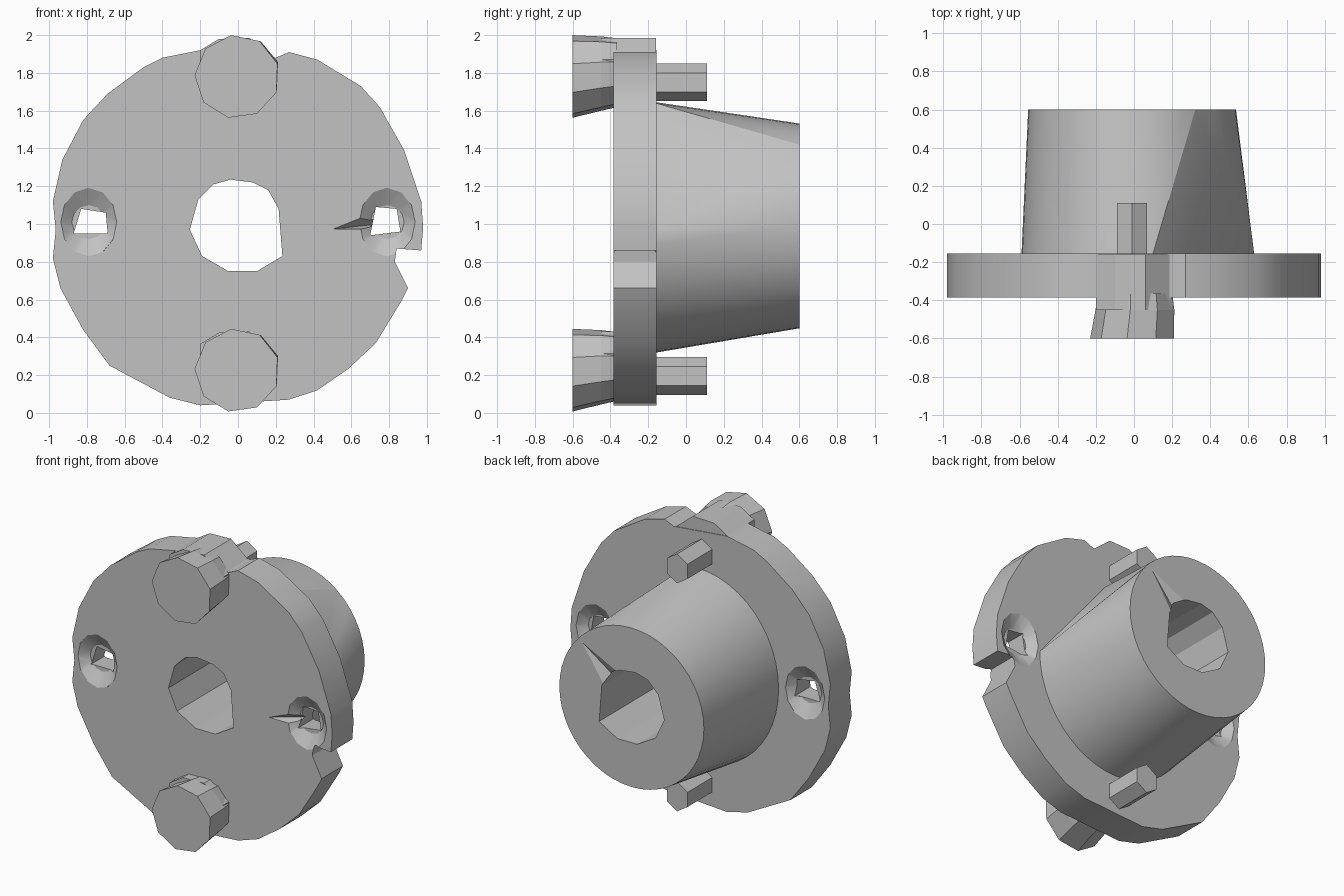
import bpy, bmesh, math

default = bpy.data.objects.get("Cube")
if default:
    bpy.data.objects.remove(default)

steel = bpy.data.materials.new("grey steel")
steel.use_nodes = True
GREY = (0.54, 0.54, 0.54, 1)
steel.diffuse_color = GREY
steel.node_tree.nodes["Principled BSDF"].inputs["Base Color"].default_value = GREY


def finish(name, bm):
    bmesh.ops.recalc_face_normals(bm, faces=bm.faces)
    mesh = bpy.data.meshes.new(name)
    bm.to_mesh(mesh)
    bm.free()
    mesh.materials.append(steel)
    obj = bpy.data.objects.new(name, mesh)
    bpy.context.collection.objects.link(obj)
    return obj


def bridge(name, rings):
    """Closed solid through rings of 3D points, merging points that coincide."""
    bm = bmesh.new()
    loops = [[bm.verts.new(p) for p in ring] for ring in rings]
    for a, b in zip(loops, loops[1:]):
        for i in range(len(a)):
            j = (i + 1) % len(a)
            bm.faces.new((a[i], a[j], b[j], b[i]))
    bm.faces.new(loops[0])
    bm.faces.new(loops[-1])
    bmesh.ops.remove_doubles(bm, verts=bm.verts[:], dist=1e-5)
    return finish(name, bm)


def ellipse(sides, y, cx, cz, rx, rz, turn=0.0):
    angles = [turn + math.tau * i / sides for i in range(sides)]
    return [(cx + rx * math.cos(a), y, cz + rz * math.sin(a)) for a in angles]


def loft(name, sides, rings, turn=0.0):
    """Solid along y; each ring is (y, centre x, centre z, x radius, z radius)."""
    return bridge(name, [ellipse(sides, *ring, turn) for ring in rings])


def prism(name, outline, y0, y1):
    """Extrude an (x, z) outline from y0 to y1."""
    return bridge(name, [[(x, y, z) for x, z in outline] for y in (y0, y1)])


def hull(name, points):
    bm = bmesh.new()
    for p in points:
        bm.verts.new(p)
    bmesh.ops.convex_hull(bm, input=bm.verts[:])
    return finish(name, bm)


def activate(obj):
    bpy.ops.object.select_all(action="DESELECT")
    obj.select_set(True)
    bpy.context.view_layer.objects.active = obj


def cut(obj, cutters):
    activate(obj)
    for c in cutters:
        mod = obj.modifiers.new("cut", "BOOLEAN")
        mod.operation = "DIFFERENCE"
        mod.solver = "EXACT"
        mod.object = c
        bpy.ops.object.modifier_apply(modifier=mod.name)


def smooth(obj, degrees):
    activate(obj)
    bpy.ops.object.shade_smooth_by_angle(angle=math.radians(degrees))


FRONT, BACK, END = -0.385, -0.155, 0.6

# Flange disc with its worn rim and side notch
flange = prism("flange", [
    (-0.2, 1.92), (0.2, 1.88), (0.27, 1.91), (0.42, 1.87), (0.65, 1.73), (0.75, 1.62),
    (0.88, 1.39), (0.97, 1.12), (0.98, 0.98), (0.97, 0.86), (0.84, 0.87), (0.83, 0.8),
    (0.9, 0.66), (0.87, 0.6), (0.73, 0.37), (0.58, 0.23), (0.42, 0.12), (0.27, 0.07),
    (-0.2, 0.04), (-0.36, 0.08), (-0.68, 0.25), (-0.82, 0.44), (-0.94, 0.66),
    (-0.98, 0.82), (-0.965, 0.97), (-0.98, 1.12), (-0.93, 1.34), (-0.82, 1.55),
    (-0.69, 1.69), (-0.5, 1.83), (-0.4, 1.88)], FRONT, BACK)

# Tapered hub: the upper left quarter of its root collapses to a flat chord
root = ellipse(48, BACK, 0.02, 0.982, 0.61, 0.662)
root[:7] = [root[0]] * 7
root[7:12] = [root[11]] * 5
hub = bridge("hub", [root, ellipse(48, END, -0.01, 0.99, 0.545, 0.542)])

# Cutters: centre bore, two slots, dent beside a slot, hub end wedge
bore = prism("bore_cutter", [
    (-0.04, 1.235), (0.08, 1.22), (0.16, 1.18), (0.215, 1.08), (0.235, 0.83), (0.1, 0.75),
    (-0.05, 0.75), (-0.19, 0.83), (-0.255, 0.97), (-0.21, 1.13), (-0.13, 1.21)], -0.8, 0.8)
right_slot = prism("right_slot_cutter",
                   [(-0.83, 1.08), (-0.7, 1.06), (-0.69, 0.95), (-0.87, 0.95)], -0.6, 0)
left_slot = prism("left_slot_cutter",
                  [(0.73, 1.09), (0.84, 1.08), (0.86, 0.96), (0.7, 0.94)], -0.6, 0)
dent = hull("dent_cutter", [(0.48, -0.395, 0.97), (0.73, -0.395, 1.07),
                            (0.66, -0.395, 0.97), (0.74, -0.28, 1.0)])
wedge = hull("hub_wedge_cutter", [(0.39, 0.605, 1.36), (0.2, 0.605, 1.07),
                                  (0.07, 0.605, 1.2), (0.1, 0.55, 1.1)])

# Shallow dishes around both slots, on the front and the back
dishes = [loft("dish_cutter", 12, [(face - 0.01 * inward, 0.79 * side, 1.01, 0.16, 0.2),
                                   (face + 0.05 * inward, 0.79 * side, 1.01, 0.09, 0.09)])
          for side in (-1, 1) for face, inward in ((FRONT, 1), (BACK, -1))]

flange_cutters = [bore, right_slot, left_slot, dent] + dishes
cut(flange, flange_cutters)
cut(hub, [bore, wedge])
for helper in flange_cutters + [wedge]:
    bpy.data.objects.remove(helper)
smooth(flange, 25)
smooth(hub, 15)

# Bolts: nine-sided head with a neck, rim tab and six-sided shank, upper and lower
for label, drop in (("upper", 0.0), ("lower", 1.555)):
    z = 1.78 - drop
    loft(label + "_bolt_head", 9, [(-0.6, -0.005, z, 0.225, 0.222),
                                   (-0.45, 0.01, z + 0.015, 0.212, 0.2),
                                   (FRONT + 0.02, 0.01, z + 0.02, 0.2, 0.185)], 0.314)
    prism(label + "_bolt_tab", [(-0.2, z), (-0.2, z + 0.14), (-0.1, z + 0.2),
                                (0.06, z + 0.205), (0.2, z + 0.09), (0.2, z)],
          -0.45, BACK - 0.005)
    loft(label + "_bolt_shank", 6, [(BACK - 0.02, -0.01, z - 0.03, 0.09, 0.1),
                                    (0.11, -0.01, z - 0.03, 0.09, 0.1)], math.pi / 6)
